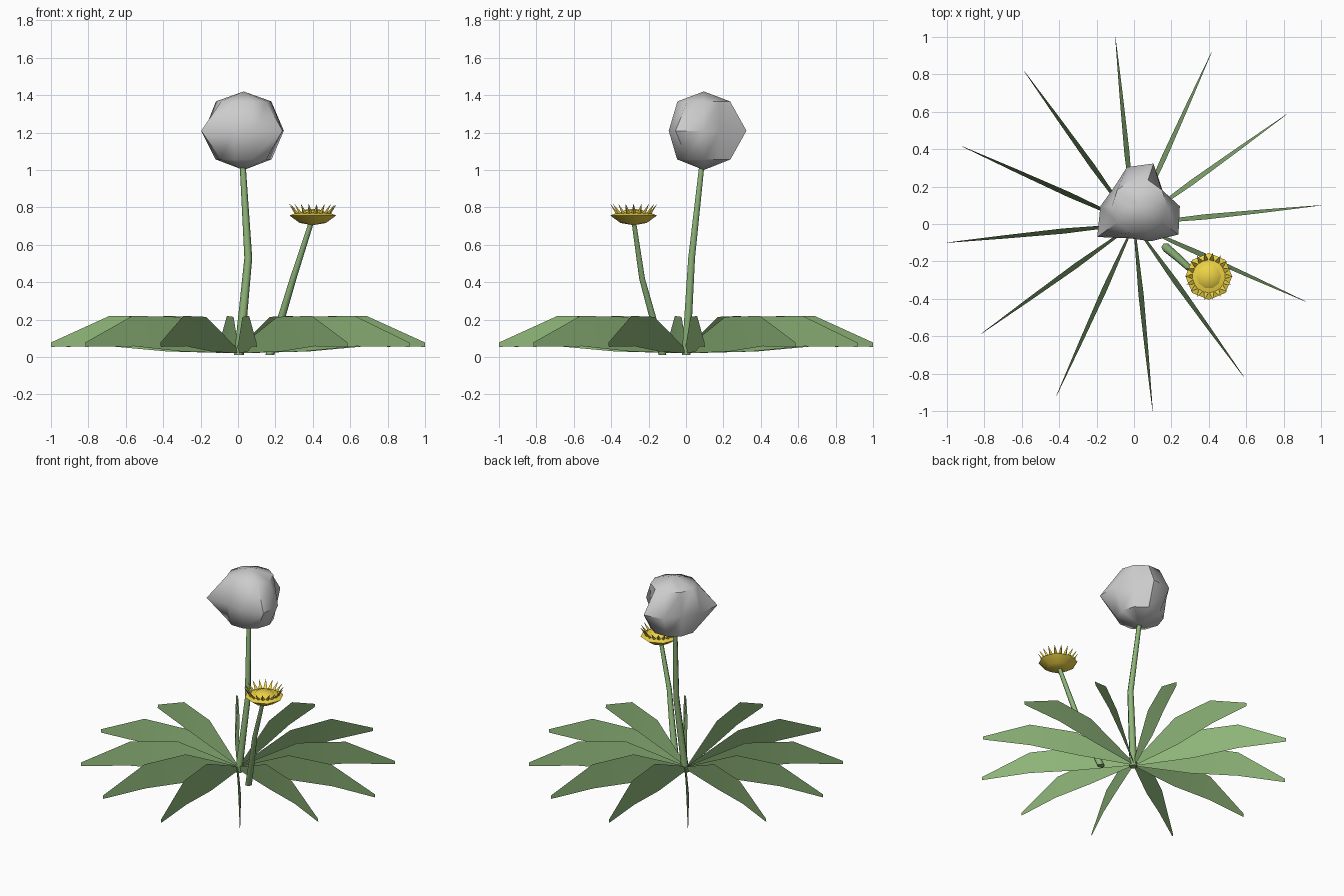
import bpy, math
from math import cos, sin, pi, radians
from mathutils import Vector

if "Cube" in bpy.data.objects:
    bpy.data.objects.remove(bpy.data.objects["Cube"])


def material(name, rgb):
    m = bpy.data.materials.new(name)
    m.diffuse_color = (*rgb, 1)
    m.use_nodes = True
    m.node_tree.nodes["Principled BSDF"].inputs["Base Color"].default_value = m.diffuse_color
    return m


GREEN = material("leaf green", (0.27, 0.46, 0.19))
YELLOW = material("petal yellow", (0.85, 0.65, 0.06))


def make(name, verts, faces, mat=None, smooth=None):
    me = bpy.data.meshes.new(name)
    me.from_pydata(verts, [], faces)
    ob = bpy.data.objects.new(name, me)
    bpy.context.collection.objects.link(ob)
    if mat:
        me.materials.append(mat)
    if smooth:
        bpy.ops.object.select_all(action='DESELECT')
        ob.select_set(True)
        bpy.context.view_layer.objects.active = ob
        bpy.ops.object.shade_smooth_by_angle(angle=radians(smooth))
    return ob


def skin(rings, bottom, top):
    """Join stacked rings into a closed shell with pole points."""
    n = len(rings[0])
    verts = [v for r in rings for v in r] + [bottom, top]
    b, t = len(verts) - 2, len(verts) - 1
    faces = []
    for i in range(n):
        j = (i + 1) % n
        faces.append((b, j, i))
        for k in range(len(rings) - 1):
            faces.append((k * n + i, k * n + j, (k + 1) * n + j, (k + 1) * n + i))
        e = (len(rings) - 1) * n
        faces.append((e + i, e + j, t))
    return verts, faces


def ring(c, r, z, n, start=0):
    return [(c[0] + r * cos(start + 2 * pi * i / n),
             c[1] + r * sin(start + 2 * pi * i / n), z) for i in range(n)]


# Upright blade leaves, leaning slightly sideways: radius, low z, high z, lean
blade = [(0.0, 0.02, 0.045, 0.004), (0.38, 0.03, 0.215, 0.014),
         (0.69, 0.058, 0.22, 0.009), (1.005, 0.055, 0.078, 0.001)]
for k in range(12):
    a = radians(5.7 + 30 * k)
    verts = []
    for r, lo, hi, w in blade:
        for z, s in ((lo, w), (hi, -w)):
            verts.append((r * cos(a) - s * sin(a), r * sin(a) + s * cos(a), z))
    faces = [(2 * i, 2 * i + 2, 2 * i + 3, 2 * i + 1) for i in range(3)]
    make(f"leaf_{k + 1}", verts, faces, GREEN, 60)


# Bent tapering stems
def stem(name, path, radii):
    rings = [ring(p, r, p[2], 6) for p, r in zip(path, radii)]
    make(name, *skin(rings, path[0], path[-1]), GREEN, 65)


stem("seed_stem", [(0.005, 0, 0.01), (0.055, 0.03, 0.53), (0.025, 0.085, 1.03)],
     [0.026, 0.021, 0.016])
stem("flower_stem", [(0.17, -0.125, 0.01), (0.235, -0.18, 0.22),
                     (0.295, -0.235, 0.42), (0.395, -0.28, 0.73)],
     [0.024, 0.021, 0.018, 0.014])

# Lumpy seed head with an uneven equator
c = (0.03, 0.095)
bulge = [0.215, 0.145, 0.24, 0.22, 0.17, 0.21, 0.28, 0.18, 0.197, 0.257]
equator = [(c[0] + r * cos(radians(36 * i)), c[1] + r * sin(radians(36 * i)), 1.21)
           for i, r in enumerate(bulge)]
make("seed_head", *skin([ring(c, 0.15, 1.057, 10), equator, ring(c, 0.148, 1.367, 10)],
                        (*c, 1.0), (*c, 1.42)), None, 50)

# Flower cup and domed centre
f = (0.4, -0.28)
make("flower_cup", *skin([ring(f, 0.07, 0.717, 8), ring(f, 0.125, 0.757, 8),
                          ring(f, 0.085, 0.773, 8)], (*f, 0.705), (*f, 0.775)), YELLOW, 40)
make("flower_centre", *skin([ring(f, 0.072, 0.768, 10), ring(f, 0.05, 0.786, 10)],
                            (*f, 0.765), (*f, 0.793)), YELLOW, 40)

# Ring of pointed petals
N = 18
verts, faces = [], []
for i in range(N):
    a = 2 * pi * i / N
    for r, da, z in ((0.085, -0.16, 0.768), (0.085, 0.16, 0.768),
                     (0.128, 0, 0.82), (0.098, 0, 0.768)):
        verts.append((f[0] + r * cos(a + da), f[1] + r * sin(a + da), z))
    b = 4 * i
    faces += [(b, b + 2, b + 1), (b, b + 3, b + 2), (b + 3, b + 1, b + 2), (b, b + 1, b + 3)]
make("petals", verts, faces, YELLOW)
